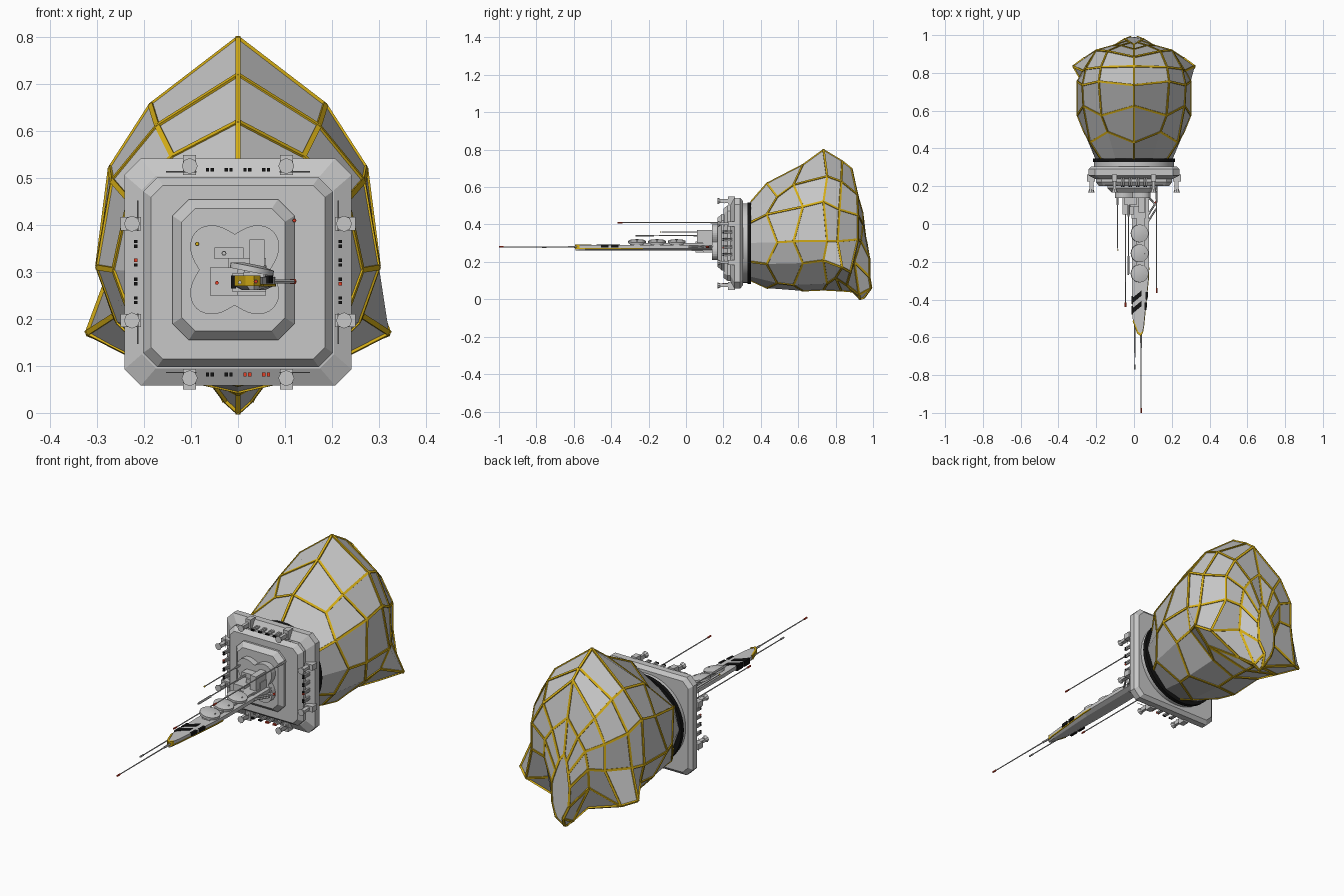
import bpy, bmesh, math
from mathutils import Vector, Matrix

if "Cube" in bpy.data.objects:
    bpy.data.objects.remove(bpy.data.objects["Cube"])


def material(name, r, g, b):
    m = bpy.data.materials.new(name)
    m.diffuse_color = (r, g, b, 1)
    m.use_nodes = True
    m.node_tree.nodes["Principled BSDF"].inputs["Base Color"].default_value = m.diffuse_color
    return m


GREY = material("hull grey", .57, .57, .57)
GOLD = material("seam gold", .68, .43, .008)
BLACK = material("black", .006, .006, .006)
RED = material("signal red", .75, .05, .02)
ZC = .3  # height of the central axis


def mesh(name, verts, faces, mat):
    bm = bmesh.new()
    vs = [bm.verts.new(v) for v in verts]
    for f in faces:
        bm.faces.new([vs[i] for i in f])
    bmesh.ops.recalc_face_normals(bm, faces=bm.faces)
    me = bpy.data.meshes.new(name)
    bm.to_mesh(me)
    bm.free()
    me.materials.append(mat)
    ob = bpy.data.objects.new(name, me)
    bpy.context.collection.objects.link(ob)
    return ob


def loft(name, rings, mat):
    n = len(rings[0])
    faces = [(r * n + i, r * n + (i + 1) % n, (r + 1) * n + (i + 1) % n, (r + 1) * n + i)
             for r in range(len(rings) - 1) for i in range(n)]
    faces += [tuple(range(n)), tuple(range((len(rings) - 1) * n, len(rings) * n))]
    return mesh(name, [p for ring in rings for p in ring], faces, mat)


def box(name, x0, x1, y0, y1, z0, z1, mat=GREY):
    return loft(name, [[(x0, y, z0), (x1, y, z0), (x1, y, z1), (x0, y, z1)] for y in (y0, y1)], mat)


def rod(name, a, b, radius, mat=GREY, sides=6, radius2=None):
    a, b = Vector(a), Vector(b)
    q = (b - a).to_track_quat('Z', 'Y')
    rings = []
    for p, r in ((a, radius), (b, radius if radius2 is None else radius2)):
        rings.append([p + q @ Vector((r * math.cos(k * math.tau / sides),
                                      r * math.sin(k * math.tau / sides), 0)) for k in range(sides)])
    ob = loft(name, rings, mat)
    if sides > 12:
        ob.data.shade_smooth()
        ob.data.set_sharp_from_angle(angle=math.radians(35))
    return ob


def stepped(name, x, z, steps, mat=GREY, tall=0):
    def octagon(y, h, c):
        v = h + tall
        return [(x + a, y, z + b) for a, b in ((-h, c - v), (c - h, -v), (h - c, -v), (h, c - v),
                                               (h, v - c), (h - c, v), (c - h, v), (-h, v - c))]
    return loft(name, [octagon(*s) for s in steps], mat)


# faceted envelope: front rings blend from a round neck to a pointed crest
neck = [(0, 1), (.48, .9), (.86, .74), (1, .48), (.82, .24), (.45, .05), (0, 0)]
crest = [(0, 1), (.62, .81), (.91, .63), (1, .35), (.88, .21), (.47, .045), (0, 0)]
halves = []
for r, (y, w, bottom, top) in enumerate([(.345, .205, .1, .52), (.46, .265, .06, .62),
                                         (.6, .3, .045, .72), (.745, .3, .05, .8)]):
    zig = (0, .028, .025, .01)[r]
    ring = []
    for i, (n, c) in enumerate(zip(neck, crest)):
        u, v = (n[k] + (c[k] - n[k]) * r / 3 for k in (0, 1))
        ring.append((u * w, y + (zig if (r + i) % 2 == 0 else -zig), bottom + v * (top - bottom)))
    halves.append(ring)
# rear rings carry the two side horns and the tail spike
halves += [
    [(0, .835, .74), (.175, .83, .63), (.255, .82, .48), (.27, .81, .31), (.322, .835, .17), (.215, .80, .115), (0, .83, .045)],
    [(0, .885, .70), (.14, .915, .56), (.2, .92, .45), (.2, .92, .32), (.26, .88, .145), (.065, .86, .075), (0, .89, .04)],
    [(0, .925, .53), (.07, .945, .46), (.11, .945, .40), (.12, .935, .31), (.1, .90, .2), (.028, .925, .025), (0, .93, 0)],
    [(0, .95, .36), (.02, .96, .33), (.035, .97, .28), (.05, .98, .22), (.045, .98, .12), (.02, .99, .06), (0, .95, .005)],
]
rings = [h + [(-x, y, z) for x, y, z in h[5:0:-1]] for h in halves]
envelope = loft("envelope", rings, GREY)

# gold seams: raised flat strips along the panel borders
keep = set()
for r in range(len(rings)):
    for i in range(12):
        if r > 0:
            keep.add(frozenset((r * 12 + i, r * 12 + (i + 1) % 12)))
        if r + 1 < len(rings) and (r >= 3 or (r + i) % 2 == 0):
            keep.add(frozenset((r * 12 + i, r * 12 + 12 + i)))
# extra seams that split some of the front panels
for r, i in ((1, 2), (1, 10), (2, 1), (2, 11), (2, 3), (2, 9), (1, 0)):
    keep.add(frozenset((r * 12 + i, r * 12 + 12 + i)))
bm = bmesh.new()
bm.from_mesh(envelope.data)
bm.normal_update()
verts, faces = [], []
for e in bm.edges:
    if frozenset(v.index for v in e.verts) not in keep:
        continue
    up = sum((f.normal for f in e.link_faces), Vector()).normalized()
    a, b = (v.co for v in e.verts)
    side = (b - a).cross(up).normalized() * .0056
    n = len(verts)
    for p in (a, b):
        verts += [p + side - up * .006, p + side + up * .0035,
                  p - side + up * .0035, p - side - up * .006]
    faces += [(n + k, n + (k + 1) % 4, n + 4 + (k + 1) % 4, n + 4 + k) for k in range(4)]
    faces += [tuple(range(n, n + 4)), tuple(range(n + 4, n + 8))]
bm.free()
mesh("envelope_seams", verts, faces, GOLD)

# collar and square deck
rod("collar", (0, .29, ZC), (0, .33, ZC), .212, GREY, 48)
rod("collar_seal", (0, .328, ZC), (0, .348, ZC), .218, BLACK, 48)
stepped("deck", 0, ZC, [(.305, .225, .03), (.29, .242, .035), (.258, .242, .035), (.238, .205, .03)])
stepped("deck_frame", 0, ZC, [(.24, .202, .03), (.222, .202, .03), (.2, .185, .025)])
stepped("upper_step", -.01, .305, [(.21, .13, .035), (.19, .13, .035), (.168, .11, .028)], tall=.02)
# four-lobed hub plate
lobes = [(.076 + .04 * abs(math.sin(2 * k * math.tau / 64)) ** 1.3, k * math.tau / 64) for k in range(64)]
loft("hub_plate", [[(-.007 + d * math.cos(t), y, .305 + d * math.sin(t)) for d, t in lobes]
                   for y in (.138, .17)], GREY)

# equipment boxes on the hub
box("equipment_left", -.06, 0, .05, .145, .25, .31)
box("equipment_right", .025, .057, .06, .145, .3, .37)
box("equipment_top", -.05, .012, .1, .145, .328, .352)
box("equipment_bridge", -.02, .06, .09, .145, .25, .33)

# docking clamps and small masts around the deck rim
for side in range(4):
    turn = Matrix.Rotation(side * math.pi / 2, 4, 'Y')

    def place(ob):
        ob.data.transform(Matrix.Translation((0, 0, ZC)) @ turn)

    for s in (-1, 1):
        x = s * .103
        place(box("clamp_base", x - .014, x + .014, .225, .262, .207, .25))
        place(box("clamp_arm", x - .007, x + .007, .18, .23, .215, .235))
        place(rod("clamp_pad", (x, .168, .226), (x, .184, .226), .017, GREY, 8, .011))
        place(rod("rim_rail", (x - s * .015, .205, .214), (x + s * .05, .205, .214), .0015, GREY, 4))
    for k in range(4):
        for d in (-.005, .005):
            x = -.06 + k * .04 + d
            place(box("rim_mast", x - .0035, x + .0035, .204, .245, .214, .222))
            lit = (side == 2 and k < 2) or (side in (1, 3) and k == 2 and d > 0)
            place(box("mast_light", x - .0035, x + .0035, .196, .204, .214, .222, RED if lit else BLACK))

# boom with a tapered keel
outline = [(-.01, .15), (-.012, -.28), (-.008, -.5), (.018, -.575), (.034, -.59),
           (.045, -.575), (.052, -.54), (.078, -.28), (.08, .15)]
loft("boom", [[(.033 + (x - .033) * k, y, z) for x, y in outline]
              for z, k in ((.262, .55), (.272, 1), (.29, 1))], GREY)
box("boom_root", -.012, .06, .03, .15, .258, .298)
box("boom_spine", .012, .055, -.3, .05, .288, .3)
# gold nose wrapping the forward tip
loft("boom_tip", [[(x, y, z) for x, y in ((-.007, -.515), (-.003, -.505), (.022, -.57), (.033, -.58),
                                          (.043, -.57), (.048, -.57), (.046, -.58), (.034, -.594), (.016, -.578))]
                  for z in (.27, .2925)], GOLD)
# thin gold line along the lower right edge
loft("boom_edge_trim", [[(x, y, z) for x, z in ((xe - .004, .269), (xe + .002, .269), (xe + .002, .275), (xe - .004, .275))]
                        for y, xe in ((-.57, .047), (-.54, .052), (-.28, .078), (-.23, .079))], GOLD)

# black diagonal bands on the boom, wrapping both sides
for y in (-.41, -.465):
    xr = .052 + (-.54 - y - .05) / -.26 * .026
    loft("boom_band", [[(-.012, y - .012, z), (-.012, y + .016, z), (.04, y + .058, z), (.04, y + .03, z)]
                       for z in (.286, .2925)], BLACK)
    box("boom_side_band", -.0145, -.004, y - .014, y + .03, .265, .2925, BLACK)
    loft("boom_side_band", [[(xr - .008 + k * .0045, yy, z) for k, yy in ((0, y + .01), (2.2, y + .01), (2.9, y + .05), (0, y + .05))]
                            for z in (.276, .2925)], BLACK)

# row of tilted dishes
for y in (-.05, -.155, -.262):
    c, axis = Vector((.03, y, .308)), Vector((.2, 0, 1)).normalized()
    rod("dish_stem", c - axis * .022, c, .015, GREY, 12)
    rod("dish_rim", c - axis * .008, c + axis * .004, .047, GREY, 28)
    rod("dish_cap", c + axis * .004, c + axis * .009, .046, GREY, 28, .02)
    rod("dish_sensor", c + axis * .006 + Vector((.026, 0, -.005)), c + axis * .012 + Vector((.026, 0, -.005)), .003, GREY, 8)

# long antennas with coloured tips
for x, z, y0, y1, tip in ((.038, .28, -.55, -1.0, RED), (.004, .278, -.45, -.77, GREY),
                          (.12, .41, .21, -.365, RED), (-.045, .277, .16, -.44, RED),
                          (-.087, .36, .18, -.14, GOLD), (-.03, .34, .12, -.27, GREY)):
    rod("antenna", (x, y0, z), (x, y1 + .01, z), .0032, GREY, 6, .0025)
    rod("antenna_tip", (x, y1 + (.006 if tip == GOLD else .025), z), (x, y1, z), .0042, tip)
    rod("antenna_sleeve", (x, y0, z), (x, y0 - .08, z), .005, GREY)
rod("antenna_head", (-.03, -.17, .34), (-.03, -.265, .34), .0055, GREY)

# side strut braces
for dy in (0, .035):
    rod("strut", (.06, dy - .01, .28), (.117, .08 + dy, .28), .005, GREY)
rod("strut_light", (.113, .11, .28), (.12, .12, .28), .006, RED)
rod("antenna_mount", (.117, .1, .28), (.06, .16, .28), .005, GREY)
